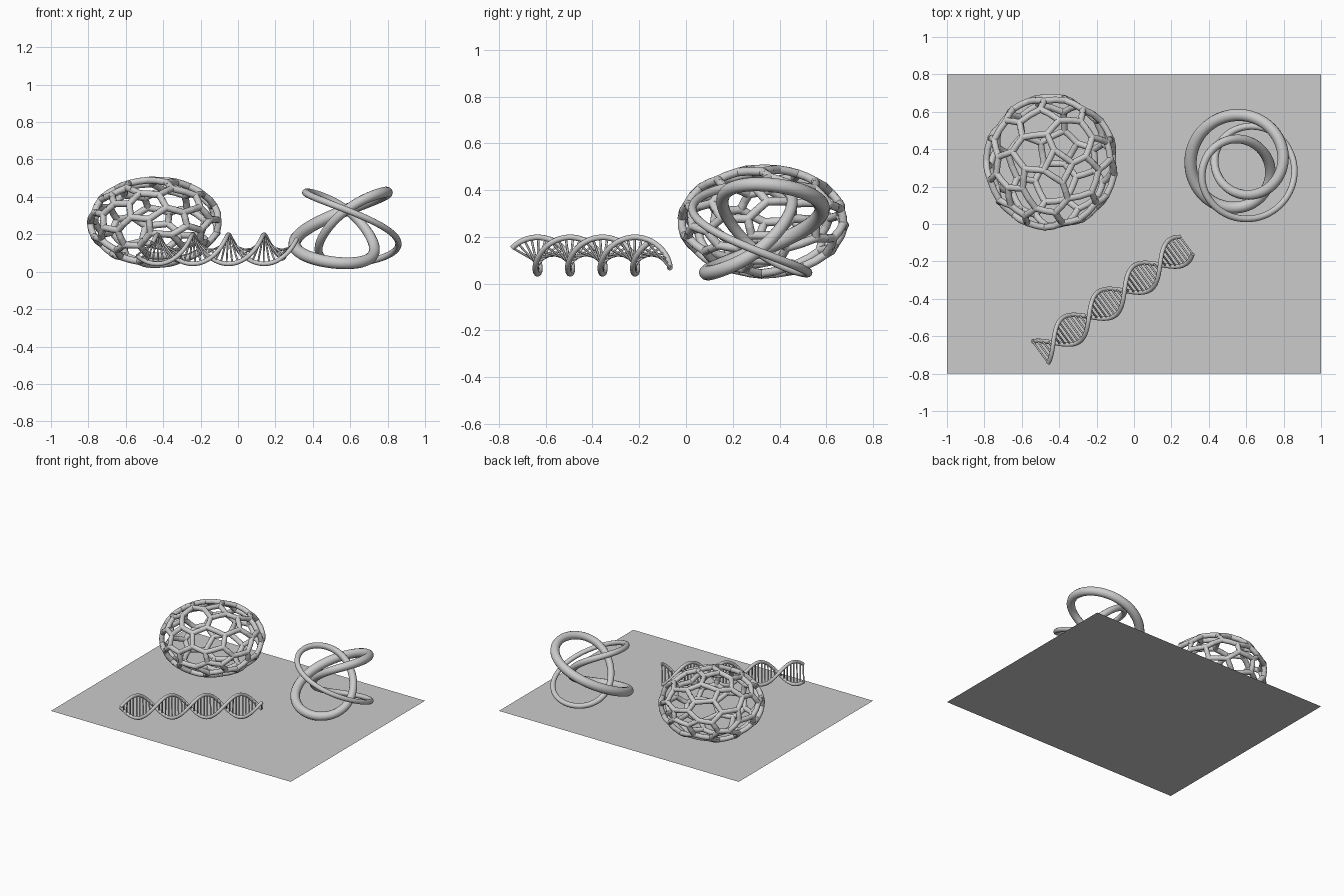
import bpy, bmesh, random
from math import sin, cos, pi, sqrt, radians
from mathutils import Vector, Matrix

if "Cube" in bpy.data.objects:
    bpy.data.objects.remove(bpy.data.objects["Cube"])

random.seed(7)


def finish(bm, name):
    mesh = bpy.data.meshes.new(name)
    bm.to_mesh(mesh)
    bm.free()
    obj = bpy.data.objects.new(name, mesh)
    bpy.context.collection.objects.link(obj)
    for p in mesh.polygons:
        p.use_smooth = True
    return obj


def rod(bm, a, b, radius, sides=10):
    d = b - a
    m = Matrix.Translation((a + b) / 2) @ d.to_track_quat('Z', 'Y').to_matrix().to_4x4()
    bmesh.ops.create_cone(bm, cap_ends=False, segments=sides, radius1=radius,
                          radius2=radius, depth=d.length, matrix=m)


def tube(name, pts, radii, width, closed=False):
    cu = bpy.data.curves.new(name, 'CURVE')
    cu.dimensions = '3D'
    cu.bevel_depth = width
    cu.bevel_resolution = 4
    cu.use_fill_caps = True
    sp = cu.splines.new('POLY')
    sp.points.add(len(pts) - 1)
    for p, co, r in zip(sp.points, pts, radii):
        p.co = (*co, 1)
        p.radius = r
    sp.use_cyclic_u = closed
    sp.use_smooth = True
    obj = bpy.data.objects.new(name, cu)
    bpy.context.collection.objects.link(obj)
    bpy.ops.object.select_all(action='DESELECT')
    obj.select_set(True)
    bpy.context.view_layer.objects.active = obj
    bpy.ops.object.convert(target='MESH')


# base sheet
bpy.ops.mesh.primitive_plane_add(size=2)
base = bpy.context.object
base.name = "base_sheet"
base.scale = (1, 0.8, 1)

# cellular cage: dual of a jittered point hull on a flattened ball
seeds = bmesh.new()
count = 46
for i in range(count):
    z = 1 - 2 * (i + 0.5) / count
    a = i * pi * (3 - sqrt(5))
    v = Vector((sqrt(1 - z * z) * cos(a), sqrt(1 - z * z) * sin(a), z))
    v += Vector([random.uniform(-0.13, 0.13) for _ in range(3)])
    seeds.verts.new(v.normalized())
bmesh.ops.convex_hull(seeds, input=seeds.verts[:])
centre = Vector((-0.445, 0.33, 0.265))
axes = Vector((0.345, 0.35, 0.227))


def on_cage(v):
    return centre + v.normalized() * axes


cage = bmesh.new()
for f in seeds.faces:
    node = on_cage(f.calc_center_median())
    bmesh.ops.create_icosphere(cage, subdivisions=2, radius=0.019,
                               matrix=Matrix.Translation(node))
for e in seeds.edges:
    p, q = (f.calc_center_median().normalized() for f in e.link_faces)
    mid = on_cage(p + q)
    rod(cage, on_cage(p), mid, 0.018)
    rod(cage, mid, on_cage(q), 0.018)
    bmesh.ops.create_icosphere(cage, subdivisions=1, radius=0.018,
                               matrix=Matrix.Translation(mid))
seeds.free()
finish(cage, "cell_cage")

# knot: three turns round, two waves up and down, swelling on one side
pts, radii = [], []
n = 240
for i in range(n):
    t = 2 * pi * i / n
    r = 0.212 + 0.075 * sin(2 * t)
    a = pi + 3 * t
    pts.append((0.58 + r * cos(a), 0.305 + r * sin(a), 0.235 + 0.19 * cos(2 * t)))
    radii.append(1 + 0.32 * cos(t - 1.3 * pi))
tube("knot_ring", pts, radii, 0.025, True)

# double helix lying diagonally
start, end = Vector((-0.5, -0.685, 0.12)), Vector((0.28, -0.115, 0.12))
axis = (end - start).normalized()
side = Vector((-axis.y, axis.x, 0))


def helix(f, phase):
    th = radians(155 - 738 * f) + phase
    return start.lerp(end, f) + 0.078 * (cos(th) * side + sin(th) * Vector((0, 0, 1)))


for name, phase in (("helix_strand_a", 0), ("helix_strand_b", pi)):
    tube(name, [helix(i / 120, phase) for i in range(121)], [1] * 121, 0.012)
rungs = bmesh.new()
for i in range(45):
    rod(rungs, helix(i / 44, 0), helix(i / 44, pi), 0.005, 8)
finish(rungs, "helix_rungs")
